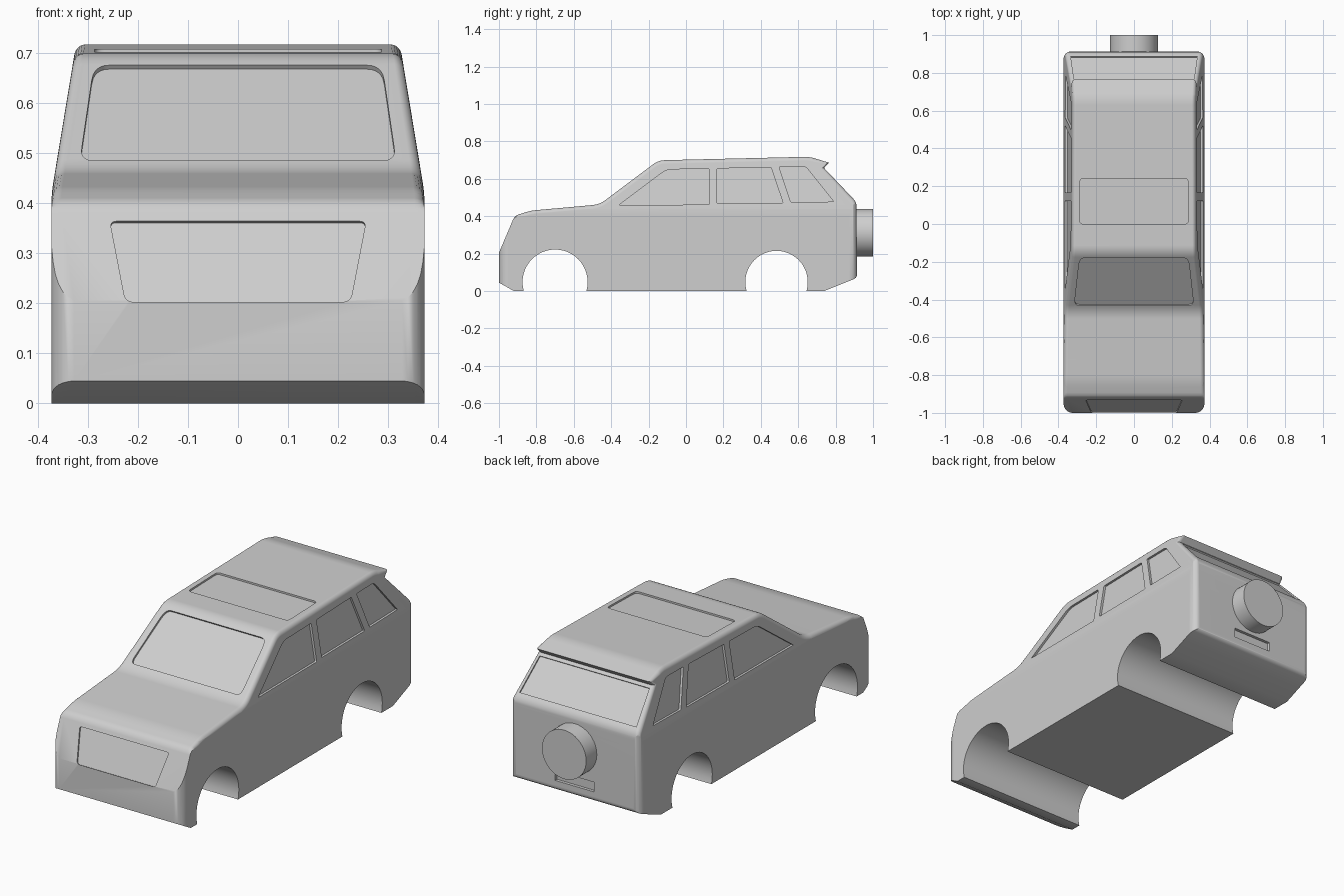
import bpy, bmesh, math
from mathutils import Vector

if "Cube" in bpy.data.objects:
    bpy.data.objects.remove(bpy.data.objects["Cube"])

grey = bpy.data.materials.new("light grey")
grey.diffuse_color = (0.62, 0.62, 0.62, 1)
grey.use_nodes = True
grey.node_tree.nodes["Principled BSDF"].inputs["Base Color"].default_value = grey.diffuse_color


def rounded(pts, n=5):
    """Outline from (a, b, radius) corners, each softened by a small curve."""
    out = []
    for i, (a, b, r) in enumerate(pts):
        p = Vector((a, b))
        if r == 0:
            out.append(p)
            continue
        q = Vector(pts[i - 1][:2]) - p
        s = Vector(pts[(i + 1) % len(pts)][:2]) - p
        p0, p2 = p + q.normalized() * r, p + s.normalized() * r
        for k in range(n + 1):
            t = k / n
            out.append(p0 * (1 - t) ** 2 + p * 2 * t * (1 - t) + p2 * t * t)
    return out


def loft(bm, rings):
    """Closed solid through a list of equal-length rings."""
    vs = [[bm.verts.new(p) for p in ring] for ring in rings]
    n = len(vs[0])
    faces = [bm.faces.new(vs[0]), bm.faces.new(vs[-1])]
    for a, b in zip(vs, vs[1:]):
        for i in range(n):
            faces.append(bm.faces.new((a[i], a[(i + 1) % n], b[(i + 1) % n], b[i])))
    bmesh.ops.recalc_face_normals(bm, faces=faces)


def make(name, bm):
    me = bpy.data.meshes.new(name)
    bm.to_mesh(me)
    bm.free()
    me.materials.append(grey)
    ob = bpy.data.objects.new(name, me)
    bpy.context.collection.objects.link(ob)
    return ob


def boolean(ob, cutter, op):
    m = ob.modifiers.new("cut", 'BOOLEAN')
    m.object, m.operation, m.solver = cutter, op, 'EXACT'
    bpy.context.view_layer.objects.active = ob
    bpy.ops.object.modifier_apply(modifier=m.name)
    bpy.data.objects.remove(cutter)


def half_width(z):
    """Body sides: upright below the belt line, leaning in above it."""
    if z <= 0.40:
        return 0.373
    if z <= 0.42:
        return 0.373 - (z - 0.40) * 0.04
    if z <= 0.44:
        return 0.3722 - (z - 0.42) * 0.125
    return 0.3697 - (z - 0.44) * 0.165


# body shell: side profile with rounded upper edges
profile = rounded([(-.92, 0, 0), (-1, .045, 0), (-1, .205, 0), (-.916, .403, .025),
                   (-.83, .43, .03), (-.462, .463, .04), (-.148, .699, .035),
                   (.66, .718, .03), (.765, .686, 0), (.738, .658, 0),
                   (.912, .475, .025), (.914, .07, .02), (.738, 0, 0)])
normals = []
for i, p in enumerate(profile):
    d1 = (p - profile[i - 1]).normalized()
    d2 = (profile[(i + 1) % len(profile)] - p).normalized()
    d = (d1 + d2).normalized()
    nrm = Vector((-d.y, d.x))
    normals.append(nrm * min(1, max(0, (p.y - .39) / .03)))
R = 0.02
right = []
for k in range(6):
    a = k / 5 * math.pi / 2
    inset = R * (1 - math.cos(a))
    x = 0.373 - R + R * math.sin(a)
    right.append([(x, *(p - m * inset)) for p, m in zip(profile, normals)])
left = [[(-x, y, z) for x, y, z in ring] for ring in reversed(right)]
bm = bmesh.new()
loft(bm, left + right)
for h in (.40, .42, .44):
    bmesh.ops.bisect_plane(bm, geom=bm.verts[:] + bm.edges[:] + bm.faces[:],
                           plane_co=(0, 0, h), plane_no=(0, 0, 1), dist=1e-5)
for v in bm.verts:
    v.co.x *= half_width(v.co.z) / 0.373
body = make("body", bm)

# rounded plan outline trims the front and rear corners
plan = rounded([(-.3735, -1.001, .06), (.3735, -1.001, .06),
                (.3735, .915, .05), (-.3735, .915, .05)], 8)
bm = bmesh.new()
loft(bm, [[(p.x, p.y, z) for p in plan] for z in (-.1, 1)])
boolean(body, make("plan_cutter", bm), 'INTERSECT')

# all recesses and openings
bm = bmesh.new()
# wheel arches
for cy, r in ((-.70, .174), (.484, .167)):
    circle = [(cy + r * math.cos(i * math.tau / 48), .048 + r * math.sin(i * math.tau / 48))
              for i in range(48)]
    loft(bm, [[(x, y, z) for y, z in circle] for x in (-.5, .5)])
# side windows
for win in ([(-.358, .46, .006), (-.105, .65, .03), (.123, .654, .006), (.123, .462, .006)],
            [(.166, .655, .006), (.454, .662, .006), (.519, .471, .006), (.166, .468, .006)],
            [(.497, .664, .006), (.64, .666, .02), (.79, .478, .006), (.561, .474, .006)]):
    pts = rounded(win)
    for s in (-1, 1):
        loft(bm, [[(s * (half_width(p.y) + d), p.x, p.y) for p in pts] for d in (-.012, .04)])


def panel(win, lo, hi, depth):
    """Recess an (x, z) outline into the sloped plane through two (y, z) points."""
    lo, hi = Vector(lo), Vector(hi)
    d = (hi - lo).normalized()
    n = Vector((-d.y, d.x)) if hi.x > lo.x else Vector((d.y, -d.x))
    rings = []
    for off in (-depth, .04):
        rings.append([(p.x, lo.x + (p.y - lo.y) * d.x / d.y + n.x * off, p.y + n.y * off)
                      for p in rounded(win)])
    loft(bm, rings)


# windscreen, grille panel, rear window
panel([(-.316, .486, .025), (.316, .486, .025), (.288, .676, .03), (-.288, .676, .03)],
      (-.462, .463), (-.148, .699), .01)
panel([(-.225, .203, .015), (.225, .203, .015), (.256, .364, .012), (-.256, .364, .012)],
      (-1, .205), (-.916, .403), .008)
panel([(-.335, .502, 0), (.335, .502, 0), (.315, .645, 0), (-.315, .645, 0)],
      (.912, .475), (.738, .658), .007)
# sunroof, sunk parallel to the roof
sun = rounded([(-.287, 0, .02), (.287, 0, .02), (.287, .24, .02), (-.287, .24, .02)])
loft(bm, [[(p.x, p.y, .7025 + p.y * .0235 + d) for p in sun] for d in (-.009, .04)])
# number plate recess
loft(bm, [[(-.112, y, .115), (.112, y, .115), (.112, y, .165), (-.112, y, .165)]
          for y in (.898, .95)])
boolean(body, make("recess_cutter", bm), 'DIFFERENCE')

# spare wheel cover on the tailgate
bm = bmesh.new()
loft(bm, [[(.127 * math.cos(i * math.tau / 48), y, .312 + .127 * math.sin(i * math.tau / 48))
           for i in range(48)] for y in (.90, 1.0)])
spare = make("spare_wheel", bm)

# smooth shading with crisp edges
for ob in (body, spare):
    bpy.ops.object.select_all(action='DESELECT')
    ob.select_set(True)
    bpy.context.view_layer.objects.active = ob
    bpy.ops.object.shade_smooth_by_angle(angle=math.radians(30))
    wn = ob.modifiers.new("weighted normals", 'WEIGHTED_NORMAL')
    wn.keep_sharp = True
